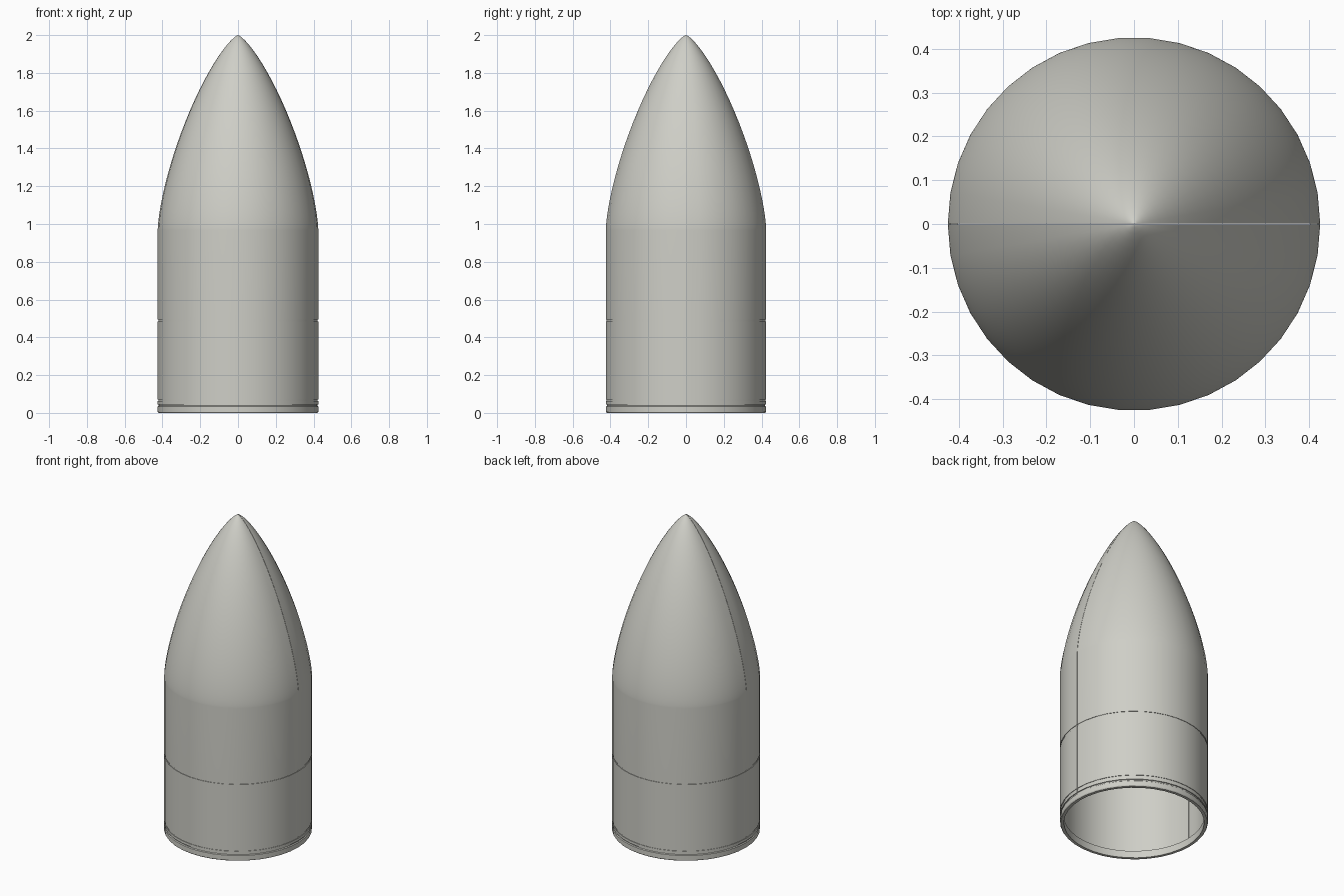
import bpy, bmesh, math

cube = bpy.data.objects.get("Cube")
if cube:
    bpy.data.objects.remove(cube, do_unlink=True)

RADIUS, WALL, SIDES = 0.425, 0.014, 38
NOSE_BASE, TOP, SEAM = 0.97, 2.0, 0.001

# One pale grey paint for the whole shell
paint = bpy.data.materials.new("pale_grey_paint")
paint.use_nodes = True
grey = (0.62, 0.62, 0.57, 1)
paint.diffuse_color = grey
paint.node_tree.nodes["Principled BSDF"].inputs["Base Color"].default_value = grey


def nose_curve(radius, top, steps=28):
    """Slender rounded nose from its shoulder up to the tip."""
    points = []
    for i in range(steps + 1):
        t = math.pi * (1 - i / steps)
        r = radius * math.sqrt(max(0, t - math.sin(2 * t) / 2) / math.pi)
        z = top - (top - NOSE_BASE) * (1 - math.cos(t)) / 2
        points.append((r, z))
    return points


def groove(z, half=0.005, depth=0.003):
    inner = RADIUS - depth
    return [(RADIUS, z - half), (inner, z - half), (inner, z + half), (RADIUS, z + half)]


def sweep(name, profile, sides, turn, shift=0.0, flip=1):
    """Turn a closed (radius, height) outline about z and cap open ends."""
    bm = bmesh.new()
    full = turn >= 2 * math.pi
    rings = []
    for i in range(sides if full else sides + 1):
        a = turn * i / sides
        rings.append([bm.verts.new((r * math.cos(a), flip * (r * math.sin(a) + shift), z))
                      for r, z in profile])
    n = len(profile)
    for i in range(sides):
        a, b = rings[i], rings[(i + 1) % len(rings)]
        for j in range(n):
            k = (j + 1) % n
            bm.faces.new((a[j], b[j], b[k], a[k]))
    if not full:
        bm.faces.new(rings[0])
        bm.faces.new(rings[-1])
    bmesh.ops.remove_doubles(bm, verts=bm.verts, dist=0.00005)
    bmesh.ops.recalc_face_normals(bm, faces=bm.faces)
    mesh = bpy.data.meshes.new(name)
    bm.to_mesh(mesh)
    bm.free()
    mesh.materials.append(paint)
    obj = bpy.data.objects.new(name, mesh)
    bpy.context.collection.objects.link(obj)
    bpy.ops.object.select_all(action="DESELECT")
    obj.select_set(True)
    bpy.context.view_layer.objects.active = obj
    bpy.ops.object.shade_smooth_by_angle(angle=math.radians(30))
    return obj


# Two hollow half shells meeting along a fine seam at each side
outer = [(RADIUS, 0.045)] + groove(0.067) + groove(0.49) + nose_curve(RADIUS, TOP)
inner = nose_curve(RADIUS - WALL, TOP - 0.025)[::-1] + [(RADIUS - WALL, 0.045)]
for name, flip in (("back_half_shell", 1), ("front_half_shell", -1)):
    sweep(name, outer + inner, SIDES // 2, math.pi, SEAM, flip)

# Base ring with a narrow waist under the shells and a bevelled foot
lip = RADIUS - 0.022
ring = [(lip, 0), (RADIUS - 0.004, 0), (RADIUS, 0.006), (RADIUS, 0.034),
        (RADIUS - 0.005, 0.038), (RADIUS - 0.005, 0.045), (lip, 0.045)]
sweep("base_ring", ring, SIDES, 2 * math.pi)
